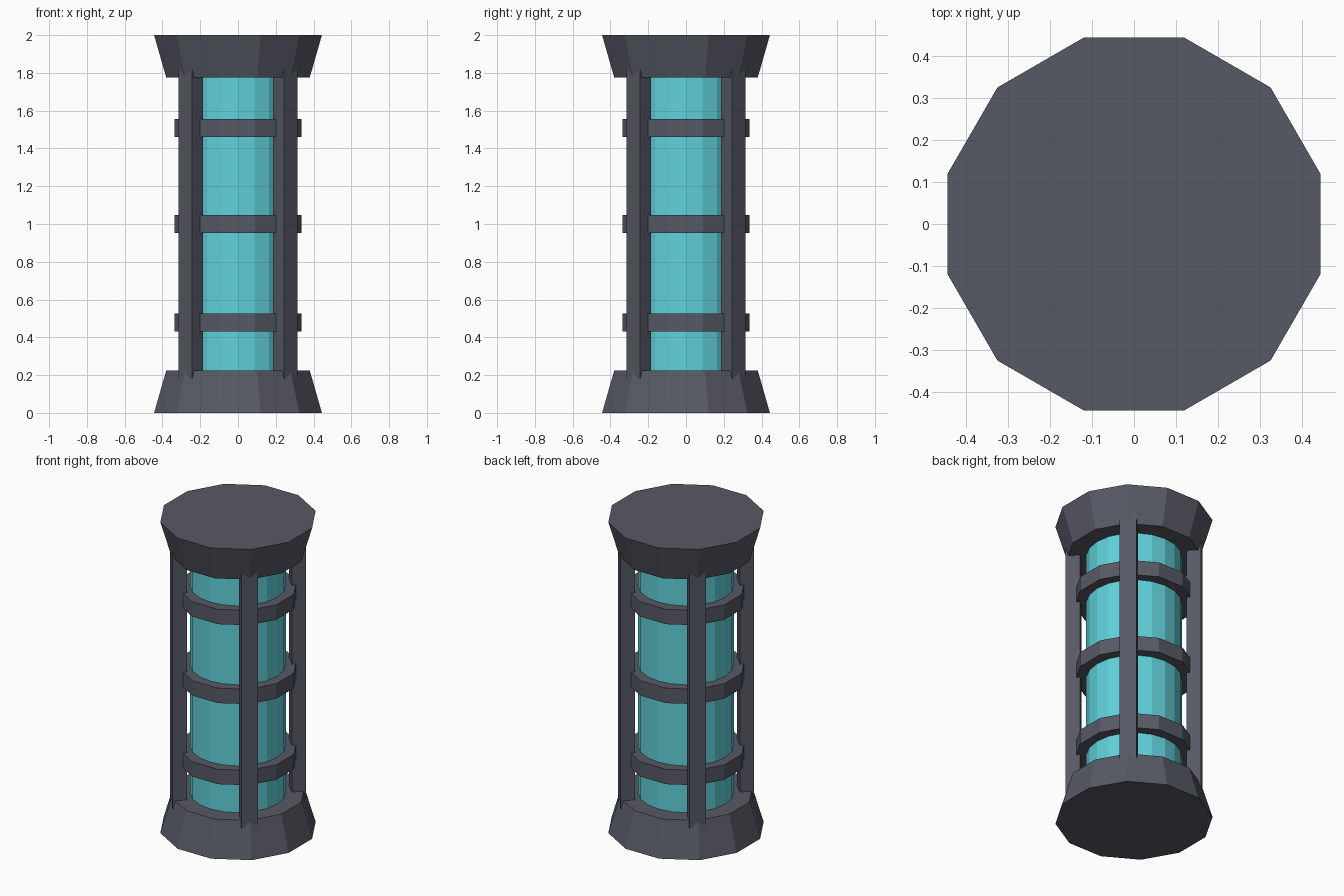
import bpy
import math
from mathutils import Vector

cube = bpy.data.objects.get("Cube")
if cube:
    bpy.data.objects.remove(cube, do_unlink=True)


def make_material(name, rgb):
    mat = bpy.data.materials.new(name)
    mat.use_nodes = True
    color = (*rgb, 1)
    mat.diffuse_color = color
    mat.node_tree.nodes["Principled BSDF"].inputs["Base Color"].default_value = color
    return mat


metal = make_material("dark grey metal", (0.095, 0.10, 0.13))
glass = make_material("turquoise glass", (0.12, 0.64, 0.71))


def prism(name, sides, r_bottom, r_top, z_bottom, z_top, mat, turn=0.0):
    """Upright faceted cylinder or cone; turn is the angle of its first corner."""
    bpy.ops.mesh.primitive_cone_add(
        vertices=sides, radius1=r_bottom, radius2=r_top, depth=z_top - z_bottom,
        location=(0, 0, (z_bottom + z_top) / 2), rotation=(0, 0, turn))
    obj = bpy.context.object
    obj.name = name
    obj.data.materials.append(mat)
    return obj


HEIGHT = 2.0
CAP_HEIGHT = 0.225
R_WIDE, R_NARROW = 0.46, 0.393
CORNER = math.radians(15)

# Flared end caps
prism("bottom_cap", 12, R_WIDE, R_NARROW, 0, CAP_HEIGHT, metal, CORNER)
prism("top_cap", 12, R_NARROW, R_WIDE, HEIGHT - CAP_HEIGHT, HEIGHT, metal, CORNER)

# Glass tube between the caps
prism("glass_tube", 20, 0.28, 0.28, CAP_HEIGHT - 0.02, HEIGHT - CAP_HEIGHT + 0.02, glass)

# Three bands around the tube
for label, z in (("lower", 0.478), ("middle", 1.0), ("upper", 1.508)):
    prism(label + "_band", 12, 0.347, 0.347, z - 0.048, z + 0.048, metal, CORNER)

# Four posts on the diagonals, running into the caps
for i, label in enumerate(("back_left", "back_right", "front_right", "front_left")):
    angle = math.radians(45 + 90 * i)
    centre = Vector((math.cos(angle), math.sin(angle), 0)) * 0.353
    centre.z = HEIGHT / 2
    bpy.ops.mesh.primitive_cube_add(size=1, location=centre, rotation=(0, 0, angle))
    post = bpy.context.object
    post.name = label + "_post"
    post.scale = (0.085, 0.10, 1.68)
    post.data.materials.append(metal)
